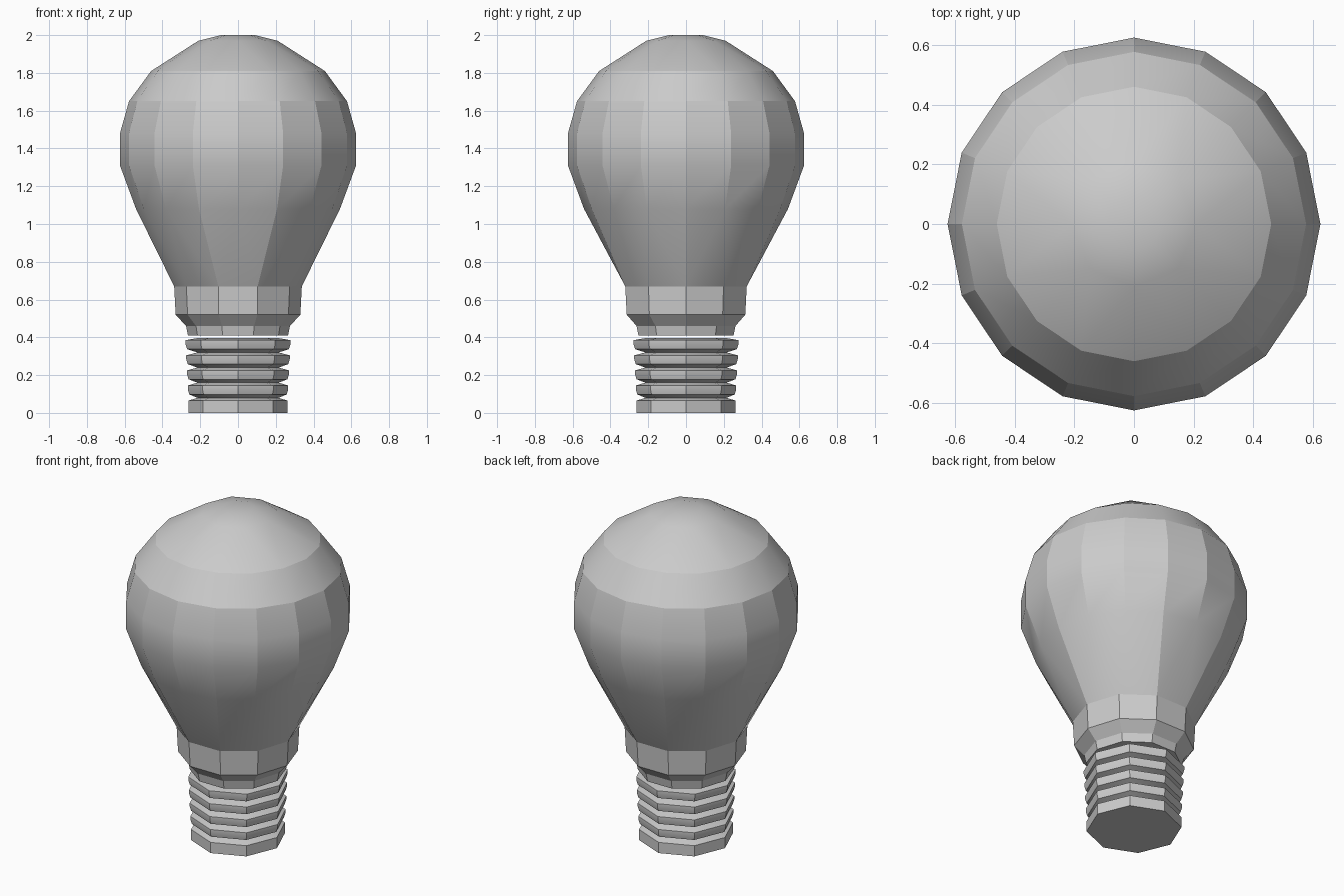
import bpy, bmesh
from math import cos, sin, pi, radians

if "Cube" in bpy.data.objects:
    bpy.data.objects.remove(bpy.data.objects["Cube"])


def ring(bm, z, r, n, turn=0.0):
    """Horizontal ring; turn is a fraction of one step."""
    return [bm.verts.new((r * cos(2 * pi * (i + turn) / n),
                          r * sin(2 * pi * (i + turn) / n), z)) for i in range(n)]


def bridge(bm, a, b, ta=0.0, tb=0.0):
    """Join two rings, quads for equal counts and a zipped strip otherwise."""
    na, nb = len(a), len(b)
    if na == nb:
        for i in range(na):
            j = (i + 1) % na
            bm.faces.new((a[i], a[j], b[j], b[i]))
        return
    i = j = 0
    while i < na or j < nb:
        step_a = j >= nb or (i < na and (i + 0.5 + ta) / na <= (j + 0.5 + tb) / nb)
        if step_a:
            bm.faces.new((a[i % na], a[(i + 1) % na], b[j % nb]))
            i += 1
        else:
            bm.faces.new((a[i % na], b[(j + 1) % nb], b[j % nb]))
            j += 1


def lathe(name, profile):
    """Closed solid from (z, radius, sides, turn) rows, bottom to top."""
    bm = bmesh.new()
    rings = [ring(bm, *row) for row in profile]
    for k in range(len(rings) - 1):
        bridge(bm, rings[k], rings[k + 1], profile[k][3], profile[k + 1][3])
    bm.faces.new(rings[0][::-1])
    bm.faces.new(rings[-1])
    bmesh.ops.recalc_face_normals(bm, faces=bm.faces)
    mesh = bpy.data.meshes.new(name)
    bm.to_mesh(mesh)
    bm.free()
    obj = bpy.data.objects.new(name, mesh)
    bpy.context.collection.objects.link(obj)
    bpy.ops.object.select_all(action='DESELECT')
    obj.select_set(True)
    bpy.context.view_layer.objects.active = obj
    bpy.ops.object.shade_smooth_by_angle(angle=radians(20))
    return obj


# Glass envelope with collar at its lower end
lathe("glass_bulb", [
    (0.41, 0.265, 10, 0), (0.46, 0.275, 10, 0),
    (0.52, 0.33, 10, 0), (0.67, 0.338, 10, 0),
    (1.08, 0.54, 16, 0), (1.31, 0.625, 16, 0), (1.48, 0.625, 16, 0),
    (1.65, 0.577, 16, 0), (1.81, 0.46, 16, 0),
    (1.97, 0.21, 8, 0), (2.0, 0.09, 8, 0)])

# Screw base: plain foot followed by stacked thread ridges
base = [(0.0, 0.262, 8, 0), (0.065, 0.262, 8, 0), (0.08, 0.215, 8, 0)]
for k in range(4):
    z, r = 0.08 * (k + 1), 0.266 + 0.004 * k
    base += [(z + 0.018, r - 0.008, 8, 0), (z + 0.045, r, 8, 0),
             (z + 0.065, r, 8, 0)]
    base.append((z + 0.08 if k < 3 else z + 0.076, 0.215, 8, 0))
lathe("screw_base", base)
